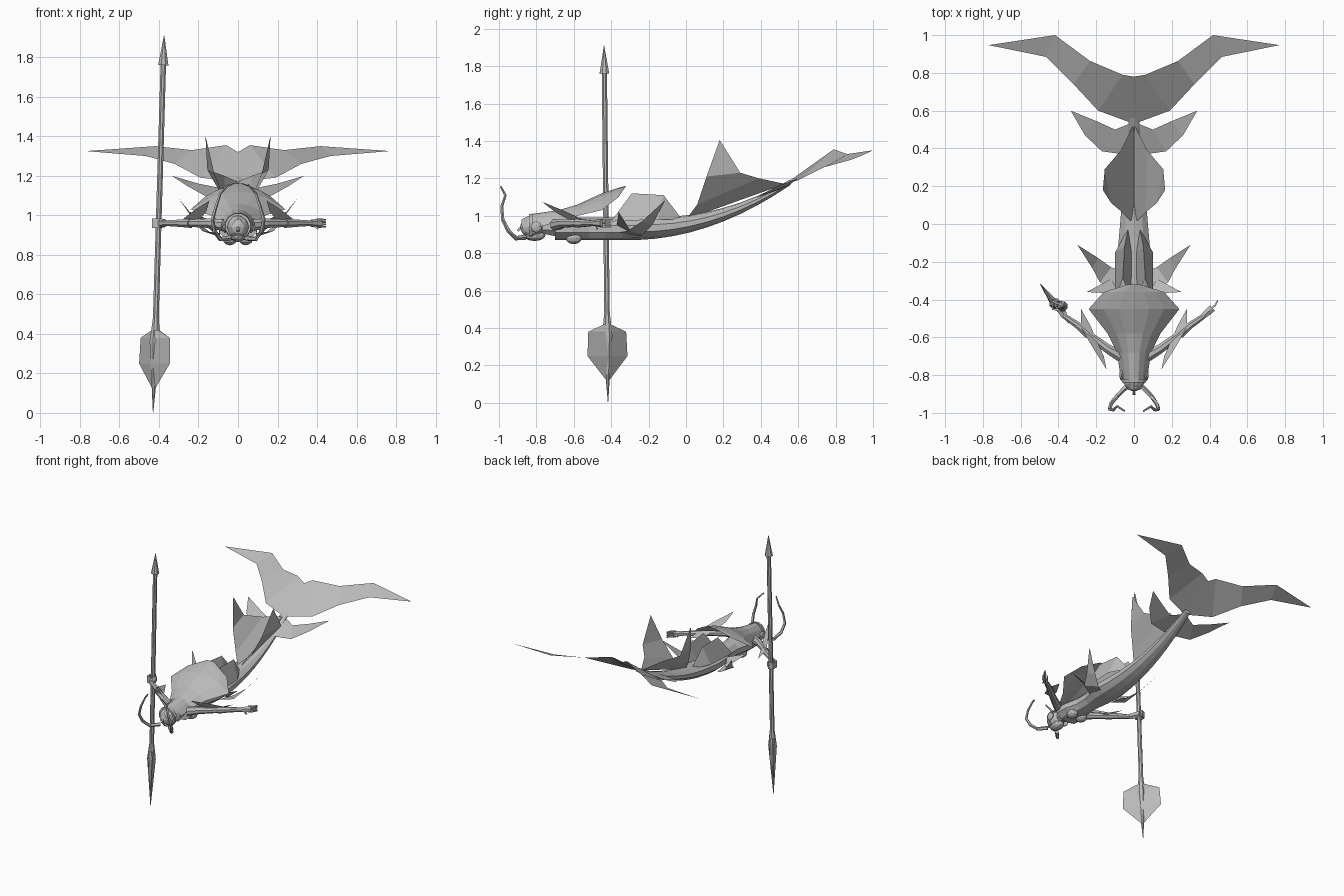
import bpy, bmesh, math
from mathutils import Vector

cube = bpy.data.objects.get("Cube")
if cube:
    bpy.data.objects.remove(cube)

grey = bpy.data.materials.new("plain grey")
grey.use_nodes = True
tone = (0.5, 0.5, 0.5, 1)
grey.diffuse_color = tone
grey.node_tree.nodes["Principled BSDF"].inputs["Base Color"].default_value = tone


def finish(name, bm):
    bmesh.ops.remove_doubles(bm, verts=bm.verts, dist=0.0001)
    bmesh.ops.recalc_face_normals(bm, faces=bm.faces)
    mesh = bpy.data.meshes.new(name)
    bm.to_mesh(mesh)
    bm.free()
    mesh.materials.append(grey)
    bpy.context.collection.objects.link(bpy.data.objects.new(name, mesh))


def loft(name, rings, closed=True):
    """Skin a list of point rings; closed rings also get end caps."""
    bm = bmesh.new()
    loops = [[bm.verts.new(point) for point in ring] for ring in rings]
    for near, far in zip(loops, loops[1:]):
        for i in range(0 if closed else 1, len(near)):
            bm.faces.new((near[i - 1], near[i], far[i], far[i - 1]))
    if closed:
        bm.faces.new(loops[0])
        bm.faces.new(loops[-1])
    finish(name, bm)


def ellipse(centre, across, up, sides):
    angles = [math.tau * (k + 0.5) / sides for k in range(sides)]
    return [centre + across * math.cos(a) + up * math.sin(a) for a in angles]


def limb(name, path, start, end, sides=6):
    """Tube along a path, its radius running from start to end."""
    points = [Vector(p) for p in path]
    last = len(points) - 1
    rings = []
    for i, point in enumerate(points):
        along = points[min(i + 1, last)] - points[max(i - 1, 0)]
        reference = Vector((0, 1, 0)) if abs(along.z) > abs(along.x) else Vector((0, 0, 1))
        across = along.cross(reference).normalized()
        up = across.cross(along).normalized()
        radius = start + (end - start) * i / last
        rings.append(ellipse(point, across * radius, up * radius, sides))
    loft(name, rings)


def fin(name, leading, trailing, tip):
    """Thin membrane between two edges that meet at the tip."""
    loft(name, list(zip(leading + [tip], trailing + [tip])), closed=False)


def ball(name, centre, size, detail=2):
    bm = bmesh.new()
    bmesh.ops.create_icosphere(bm, subdivisions=detail, radius=1)
    bmesh.ops.scale(bm, vec=size, verts=bm.verts)
    bmesh.ops.translate(bm, vec=centre, verts=bm.verts)
    finish(name, bm)


def flip(data):
    """Mirror a point, or a list of points, across the middle plane."""
    if isinstance(data, list):
        return [flip(point) for point in data]
    return (-data[0], data[1], data[2])


def fin_pair(name, leading, trailing, tip):
    fin("left_" + name, leading, trailing, tip)
    fin("right_" + name, flip(leading), flip(trailing), flip(tip))


def limb_pair(name, path, start, end, sides=6):
    limb("left_" + name, path, start, end, sides)
    limb("right_" + name, flip(path), start, end, sides)


def ball_pair(name, centre, size):
    ball("left_" + name, centre, size)
    ball("right_" + name, flip(centre), size)


# Torso and fish tail: narrow waist, then a rising taper
def body_ring(y):
    bottom = 0.87 + 0.4 * max(0, y + 0.3) ** 2
    height = 0.12 - 0.12 * max(0, y + 0.2)
    waist = 0.035 * math.exp(-((y + 0.48) * 10) ** 2)
    width = 0.1 - 0.09 * max(0, y + 0.25) - waist
    centre = Vector((0, y, bottom + height / 2))
    return ellipse(centre, Vector((width, 0, 0)), Vector((0, 0, height / 2)), 10)


loft("torso_and_tail", [body_ring(-0.7 + 0.09 * k) for k in range(15)])
limb("neck", [(0, -0.67, 0.94), (0, -0.78, 0.94)], 0.06, 0.035, 8)
ball_pair("breast", (0.04, -0.6, 0.88), (0.036, 0.045, 0.032))

# Head, jaw, nose, ears and headband
ball("head", (0, -0.82, 0.94), (0.058, 0.068, 0.062))
ball("jaw", (0, -0.81, 0.895), (0.04, 0.06, 0.03))
limb("nose", [(0, -0.87, 0.95), (0, -0.9, 0.92)], 0.004, 0.01, 4)
ball_pair("ear", (0.066, -0.8, 0.94), (0.012, 0.03, 0.03))
limb("headband", [(0, -0.84, 0.945), (0, -0.82, 0.945)], 0.066, 0.069, 12)

# Whiskers curling up in front of the face
limb_pair("whisker", [
    (0.04, -0.86, 0.885), (0.09, -0.91, 0.88), (0.12, -0.95, 0.92), (0.13, -0.98, 0.98),
    (0.11, -0.985, 1.05), (0.09, -0.965, 1.11), (0.05, -0.99, 1.155)], 0.014, 0.005, 5)


# Broad mane: an arched sheet that flares out, then closes to a point
def mane_row(y, width, middle, edge):
    steps = [k / 3 for k in range(-3, 4)]
    return [(width * t, y, middle + (edge - middle) * t * t) for t in steps]


loft("mane", [
    mane_row(-0.88, 0.03, 0.98, 0.95),
    mane_row(-0.82, 0.07, 1.01, 0.93),
    mane_row(-0.68, 0.09, 1.03, 0.97),
    mane_row(-0.58, 0.14, 1.06, 1.0),
    mane_row(-0.45, 0.24, 1.12, 1.03),
    mane_row(-0.36, 0.16, 1.15, 1.1),
    mane_row(-0.32, 0.03, 1.16, 1.16)], closed=False)

# Arms with slim elbows and wrists
elbow = (0.24, -0.585, 0.96)
limb_pair("upper_arm", [(0.07, -0.7, 0.95), (0.14, -0.66, 0.96), elbow], 0.032, 0.02, 8)
limb_pair("forearm", [elbow, (0.3, -0.535, 0.96), (0.38, -0.48, 0.96)], 0.025, 0.014, 8)

# Open left hand and gripping right hand
limb("left_palm", [(0.37, -0.485, 0.96), (0.415, -0.445, 0.96)], 0.018, 0.023)
limb("left_thumb", [(0.385, -0.475, 0.95), (0.405, -0.475, 0.93)], 0.008, 0.006, 4)
limb("right_palm", [(-0.37, -0.485, 0.96), (-0.405, -0.415, 0.96)], 0.02, 0.027)
for k in range(4):
    z = 0.942 + 0.012 * k
    limb("left_finger", [(0.4, -0.455, z), (0.43, -0.43, z), (0.443, -0.405, z)],
         0.008, 0.005, 4)
    limb("right_finger", [(-0.395, -0.455, z), (-0.43, -0.45, z), (-0.43, -0.41, z),
                          (-0.4, -0.4, z)], 0.009, 0.008, 4)

# Swept fins on the forearms
fin_pair("forearm_fin",
         [(0.28, -0.45, 0.96), (0.28, -0.55, 0.98), (0.215, -0.66, 1.03)],
         [(0.23, -0.54, 0.95), (0.2, -0.61, 0.97), (0.16, -0.7, 1.02)],
         (0.145, -0.77, 1.075))

# Curved hip fins with a short spike in front
fin_pair("hip_fin",
         [(0.09, -0.36, 0.91), (0.18, -0.31, 0.92), (0.22, -0.235, 0.97)],
         [(0.09, -0.24, 0.89), (0.12, -0.23, 0.9), (0.19, -0.18, 0.95)],
         (0.3, -0.11, 1.085))
fin_pair("hip_spike", [(0.08, -0.37, 0.95)], [(0.12, -0.29, 0.91)], (0.25, -0.36, 1.02))

# Low pleated fins over the lower back
ridge = [(0.06, -0.29, 1.12), (0.05, -0.12, 1.11)]
for name, offset in (("lower_back_fin", 0.01), ("lower_back_flank", 0.1)):
    fin_pair(name, ridge, [(offset, -0.4, 0.97), (offset, -0.15, 0.98)], (0.03, -0.02, 0.98))

# Tall paired dorsal fins
fin_pair("dorsal_fin",
         [(0, 0, 0.98), (0.06, 0.06, 1.06), (0.12, 0.11, 1.21)],
         [(0, 0.53, 1.17), (0.07, 0.39, 1.2), (0.155, 0.29, 1.23)],
         (0.165, 0.18, 1.405))

# Side fins near the end of the tail
fin_pair("tail_side_fin",
         [(0, 0.36, 1.09), (0.17, 0.385, 1.1), (0.26, 0.47, 1.15)],
         [(0, 0.54, 1.17), (0.1, 0.5, 1.14), (0.2, 0.545, 1.16)],
         (0.335, 0.6, 1.2))

# Wide tail fluke with a notch in the middle
fin_pair("tail_fluke",
         [(0, 0.53, 1.17), (0.19, 0.6, 1.19), (0.32, 0.74, 1.26), (0.466, 0.885, 1.3)],
         [(0, 0.78, 1.32), (0.06, 0.79, 1.355), (0.233, 0.863, 1.33), (0.418, 1, 1.35)],
         (0.77, 0.947, 1.325))


# Slightly leaning spear with its blade pointing down
def on_spear(z):
    return Vector((-0.43, -0.417, 0)).lerp((-0.374, -0.438, 1.9), z / 1.9) + Vector((0, 0, 0))


def spear_part(name, low, high, start, end, sides=8):
    limb(name, [on_spear(low), on_spear(high)], start, end, sides)


spear_part("spear_shaft", 0.4, 1.77, 0.016, 0.015)
spear_part("spear_tip", 1.76, 1.91, 0.028, 0.001)
spear_part("spear_socket", 0.36, 0.48, 0.03, 0.016)
spear_part("spear_spike", 0, 0.36, 0.001, 0.03)
across = Vector((0.59, -0.81, 0))
thick = Vector((0.81, 0.59, 0)) * 0.02
levels = {0.42: 0.02, 0.38: 0.125, 0.25: 0.132}
for side in (1, -1):
    edge = [on_spear(z) + across * side * w for z, w in levels.items()]
    for face in (1, -1):
        middle = [on_spear(z) + thick * face for z in levels]
        fin("spear_blade", middle, edge, on_spear(0.11))
